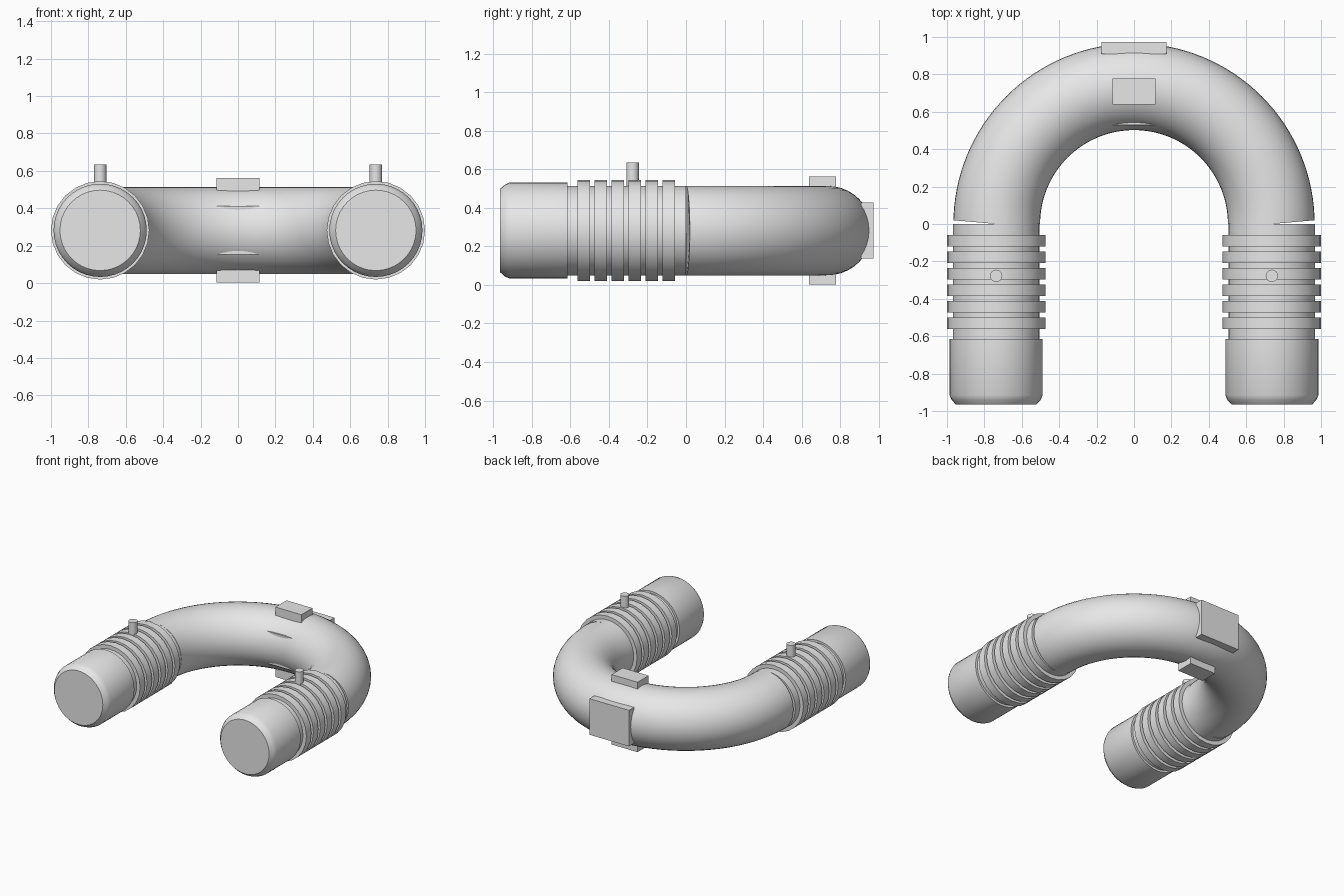
import bpy, bmesh, math
from mathutils import Matrix, Vector

if "Cube" in bpy.data.objects:
    bpy.data.objects.remove(bpy.data.objects["Cube"])

CX, CZ = 0.737, 0.282      # leg axis
grey = bpy.data.materials.new("light_grey")
grey.diffuse_color = (0.8, 0.8, 0.8, 1)
grey.use_nodes = True
grey.node_tree.nodes["Principled BSDF"].inputs["Base Color"].default_value = grey.diffuse_color


def finish(name, bm, angle=35):
    bmesh.ops.recalc_face_normals(bm, faces=bm.faces)
    me = bpy.data.meshes.new(name)
    bm.to_mesh(me)
    bm.free()
    me.materials.append(grey)
    ob = bpy.data.objects.new(name, me)
    bpy.context.collection.objects.link(ob)
    bpy.ops.object.select_all(action='DESELECT')
    ob.select_set(True)
    bpy.context.view_layer.objects.active = ob
    bpy.ops.object.shade_smooth_by_angle(angle=math.radians(angle))
    return ob


def lathe(name, profile, x, n):
    """Closed solid turned around the y axis; profile is (radius, y)."""
    bm = bmesh.new()
    rings = [[bm.verts.new((x + r * math.cos(2 * math.pi * i / n), y,
                            CZ + r * math.sin(2 * math.pi * i / n)))
              for i in range(n)] for r, y in profile]
    for a, b in zip(rings, rings[1:]):
        for i in range(n):
            j = (i + 1) % n
            bm.faces.new((a[i], a[j], b[j], b[i]))
    bm.faces.new(rings[0])
    bm.faces.new(rings[-1])
    return finish(name, bm)


def box(name, lo, hi):
    lo, hi = Vector(lo), Vector(hi)
    bm = bmesh.new()
    bmesh.ops.create_cube(bm, size=1)
    for v in bm.verts:
        v.co = (lo + hi) / 2 + Vector(c * s for c, s in zip(v.co, hi - lo))
    return finish(name, bm)


# curved magnet body: half torus
bm = bmesh.new()
R, r, n, m = 0.734, 0.232, 64, 40
rings = []
for k in range(n + 1):
    t = math.pi * k / n
    ring = []
    for i in range(m):
        a = 2 * math.pi * i / m
        d = R + r * math.cos(a)
        y = d * math.sin(t)
        if k in (0, n):        # end faces lift a little at the outer edge
            y += 0.02 * max(0, math.cos(a))
        ring.append(bm.verts.new((d * math.cos(t), y, CZ + r * math.sin(a))))
    rings.append(ring)
for a, b in zip(rings, rings[1:]):
    for i in range(m):
        j = (i + 1) % m
        bm.faces.new((a[i], a[j], b[j], b[i]))
bm.faces.new(rings[0])
bm.faces.new(rings[-1])
finish("curved_body", bm)

for side, s in (("left", -1), ("right", 1)):
    x = s * CX
    # straight leg
    lathe(side + "_leg", [(0.232, 0.0), (0.232, -0.65)], x, 40)
    # pole cap with chamfered end
    lathe(side + "_cap", [(0.249, -0.615), (0.249, -0.915), (0.238, -0.94),
                          (0.215, -0.966)], x, 40)
    # coil rings
    for i in range(6):
        y = -0.058 - 0.0882 * i
        lathe(f"{side}_coil_{i + 1}", [(0.263, y), (0.263, y - 0.063)], x, 24)
    # terminal pin
    bm = bmesh.new()
    bmesh.ops.create_cone(bm, cap_ends=True, segments=16, radius1=0.033,
                          radius2=0.033, depth=0.15,
                          matrix=Matrix.Translation((x, -0.277, 0.56)))
    finish(side + "_pin", bm)

# plates around the middle of the bend
box("top_plate", (-0.115, 0.638, 0.49), (0.115, 0.778, 0.562))
box("bottom_plate", (-0.115, 0.638, 0.002), (0.115, 0.778, 0.074))
box("outer_plate", (-0.175, 0.908, 0.138), (0.175, 0.972, 0.427))
box("inner_plate", (-0.115, 0.53, 0.153), (0.115, 0.58, 0.412))
